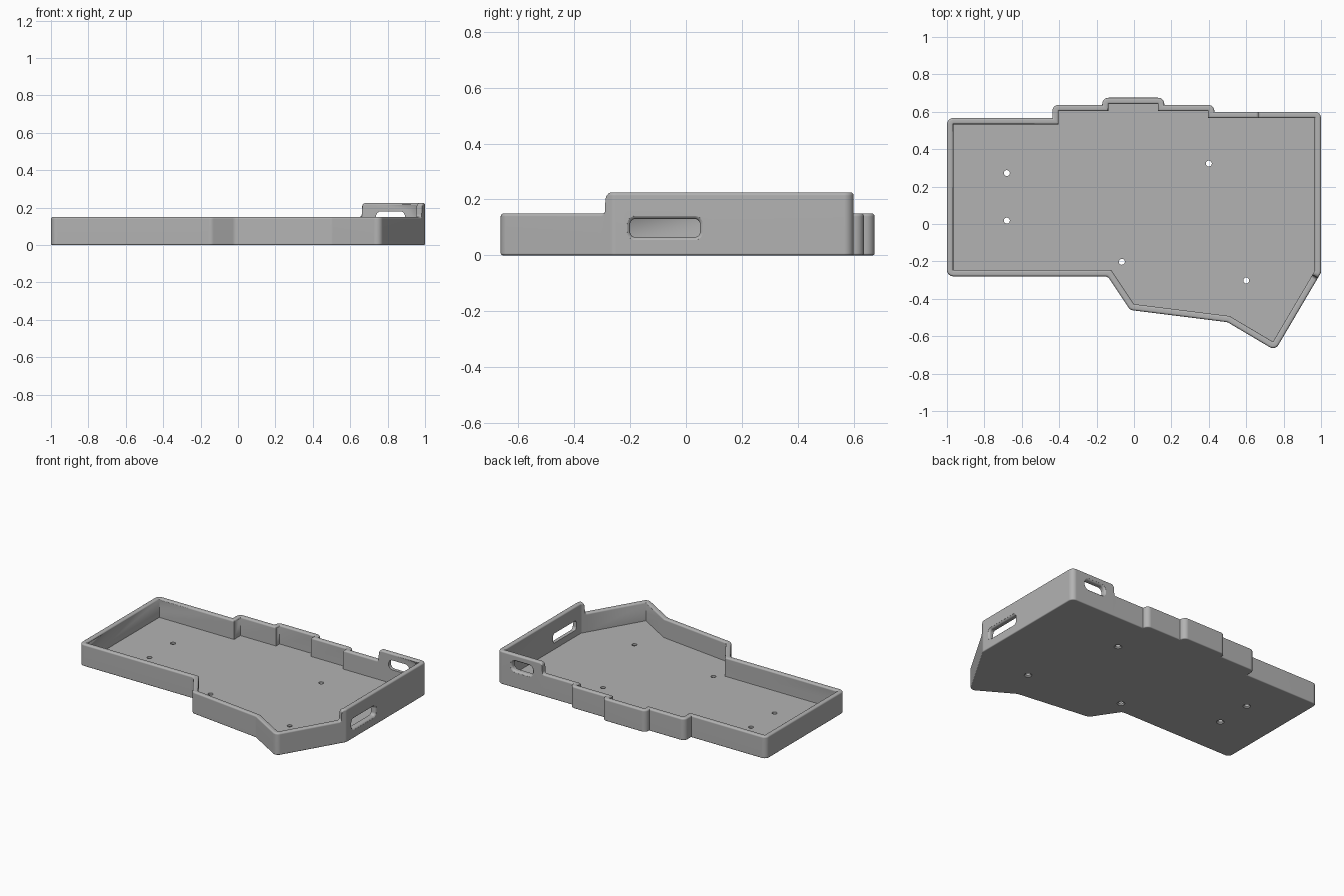
import bpy, bmesh
from math import sin, cos, tan, pi
from mathutils import Vector, Matrix

if "Cube" in bpy.data.objects:
    bpy.data.objects.remove(bpy.data.objects["Cube"])

WALL, FLOOR, FILLET, CHAMFER = 0.034, 0.022, 0.011, 0.007
LOW, HIGH = 0.15, 0.225
R = 0.034

grey = bpy.data.materials.new("case_grey")
grey.use_nodes = True
grey.diffuse_color = (0.45, 0.45, 0.45, 1)
grey.node_tree.nodes["Principled BSDF"].inputs["Base Color"].default_value = (0.45, 0.45, 0.45, 1)


def make_object(name, bm):
    bmesh.ops.recalc_face_normals(bm, faces=bm.faces)
    mesh = bpy.data.meshes.new(name)
    bm.to_mesh(mesh)
    bm.free()
    mesh.materials.append(grey)
    ob = bpy.data.objects.new(name, mesh)
    bpy.context.collection.objects.link(ob)
    return ob


def corner_arcs(corners, steps=6):
    """For each (x, y, radius) corner: its arc points, and the inward mitre point."""
    pts = [Vector(c[:2]) for c in corners]
    result = []
    for i, p in enumerate(pts):
        u = (p - pts[i - 1]).normalized()
        v = (pts[(i + 1) % len(pts)] - p).normalized()
        turn = Vector((u.dot(v), u.x * v.y - u.y * v.x))
        angle = Vector((1, 0)).angle_signed(turn) * -1
        nu, nv = Vector((-u.y, u.x)), Vector((-v.y, v.x))
        inner = p + (nu + nv) * WALL / (1 + nu.dot(nv))
        r = corners[i][2]
        side = 1 if angle > 0 else -1
        start = p - u * r * tan(abs(angle) / 2)
        centre = start + nu * r * side
        n = steps if r else 0
        arc = [centre + Matrix.Rotation(angle * k / max(n, 1), 2) @ (start - centre)
               for k in range(n + 1)] if r else [p]
        result.append((arc, inner))
    return result


def loft(name, rings):
    """Closed solid through a list of equal-length rings."""
    bm = bmesh.new()
    rows = [[bm.verts.new(p) for p in ring] for ring in rings]
    n = len(rows[0])
    for a, b in zip(rows, rows[1:]):
        for k in range(n):
            bm.faces.new((a[k], a[(k + 1) % n], b[(k + 1) % n], b[k]))
    bm.faces.new(rows[0])
    bm.faces.new(rows[-1])
    return make_object(name, bm)


# Case outline, counter-clockwise, with corner radii
outline = [
    (-1, -0.28, R), (-0.14, -0.28, R), (-0.02, -0.46, R), (0.5, -0.525, R),
    (0.755, -0.676, R), (1, -0.26, R), (1, 0.6, R), (0.43, 0.6, 0),
    (0.43, 0.637, R), (0.162, 0.637, 0), (0.162, 0.675, R), (-0.17, 0.675, R),
    (-0.17, 0.637, 0), (-0.437, 0.637, R), (-0.437, 0.567, 0), (-1, 0.567, R),
]

# Rim step: concave fillet, near-vertical riser, convex fillet
quarter = [pi / 2 * k / 5 for k in range(6)]
rc, rv = 0.015, 0.02
riser = [(-0.001 - rc + rc * sin(a), LOW + rc - rc * cos(a)) for a in quarter]
riser += [(0.001 + rv - rv * cos(a), HIGH - rv + rv * sin(a)) for a in quarter]
falling = [(-s, h) for s, h in reversed(riser)]
rim_steps = {4: (Vector((0.983, -0.29)), riser), 6: (Vector((0.663, 0.6)), falling)}

# Stations around the wall: outer point, inner point, rim height
stations = []
height = LOW
for i, (arc, inner) in enumerate(corner_arcs(outline)):
    stations += [(p, inner, height) for p in arc]
    if i in rim_steps:
        c, profile = rim_steps[i]
        a, b = Vector(outline[i][:2]), Vector(outline[i + 1][:2])
        u = (b - a).normalized()
        c = a + u * (c - a).dot(u)
        for s, height in profile:
            o = c + u * s
            stations.append((o, o + Vector((-u.y, u.x)) * WALL, height))


def section(outer, inner, h):
    """Wall cross-section from underside edge over the rounded rim to the floor."""
    arc = [pi / 2 * k / 4 for k in range(5)]
    pts = [(CHAMFER * (1 - sin(a)), CHAMFER * (1 - cos(a))) for a in arc]
    pts += [(FILLET * (1 - cos(a)), h - FILLET * (1 - sin(a))) for a in arc]
    pts += [(WALL - FILLET * (1 - sin(a)), h - FILLET * (1 - cos(a))) for a in arc]
    pts.append((WALL, FLOOR))
    return [outer.lerp(inner, t / WALL).to_3d() + Vector((0, 0, z)) for t, z in pts]


# Tray: swept wall, then floor and underside
bm = bmesh.new()
cols = [[bm.verts.new(p) for p in section(*s)] for s in stations]
for i, col in enumerate(cols):
    nxt = cols[(i + 1) % len(cols)]
    for k in range(len(col) - 1):
        bm.faces.new((col[k], nxt[k], nxt[k + 1], col[k + 1]))
bmesh.ops.remove_doubles(bm, verts=bm.verts, dist=1e-5)
bmesh.ops.holes_fill(bm, edges=[e for e in bm.edges if e.is_boundary], sides=0)
tray = make_object("case_tray", bm)


def slot_cutter(name, a0, a1, z0, z1, r, place):
    """Rounded slot whose outer mouth flares with a fillet."""
    flare = 0.015
    depths = [(-0.03, flare)]
    depths += [(flare * (1 - cos(t)), flare * (1 - sin(t))) for t in quarter[1:]]
    depths.append((0.08, 0))
    rings = []
    for d, e in depths:
        box = [(a0 - e, z0 - e, r + e), (a1 + e, z0 - e, r + e),
               (a1 + e, z1 + e, r + e), (a0 - e, z1 + e, r + e)]
        rings.append([place(p.x, p.y, d) for arc, _ in corner_arcs(box) for p in arc])
    return loft(name, rings)


cutters = [
    slot_cutter("side_slot_cutter", -0.2, 0.05, 0.065, 0.13, 0.018,
                lambda a, z, d: (1 - d, a, z)),
    slot_cutter("back_slot_cutter", 0.738, 0.893, 0.115, 0.18, 0.028,
                lambda a, z, d: (a, 0.6 - d, z)),
]

# Countersunk screw holes
for x, y in [(-0.68, 0.272), (-0.68, 0.018), (-0.065, -0.202), (0.4, 0.323), (0.6, -0.302)]:
    cutters.append(loft("screw_hole_cutter", [
        [(x + r * cos(2 * pi * k / 24), y + r * sin(2 * pi * k / 24), z) for k in range(24)]
        for z, r in [(-0.01, 0.034), (0.008, 0.016), (0.05, 0.016)]]))

bpy.ops.object.select_all(action="DESELECT")
bpy.context.view_layer.objects.active = tray
tray.select_set(True)
for cutter in cutters:
    mod = tray.modifiers.new("cut", "BOOLEAN")
    mod.operation, mod.solver, mod.object = "DIFFERENCE", "EXACT", cutter
    bpy.ops.object.modifier_apply(modifier=mod.name)
    bpy.data.objects.remove(cutter)

# Smooth fillets with flat walls
bpy.ops.object.shade_smooth_by_angle(angle=0.6)
tray.modifiers.new("flat_faces", "WEIGHTED_NORMAL").keep_sharp = True
